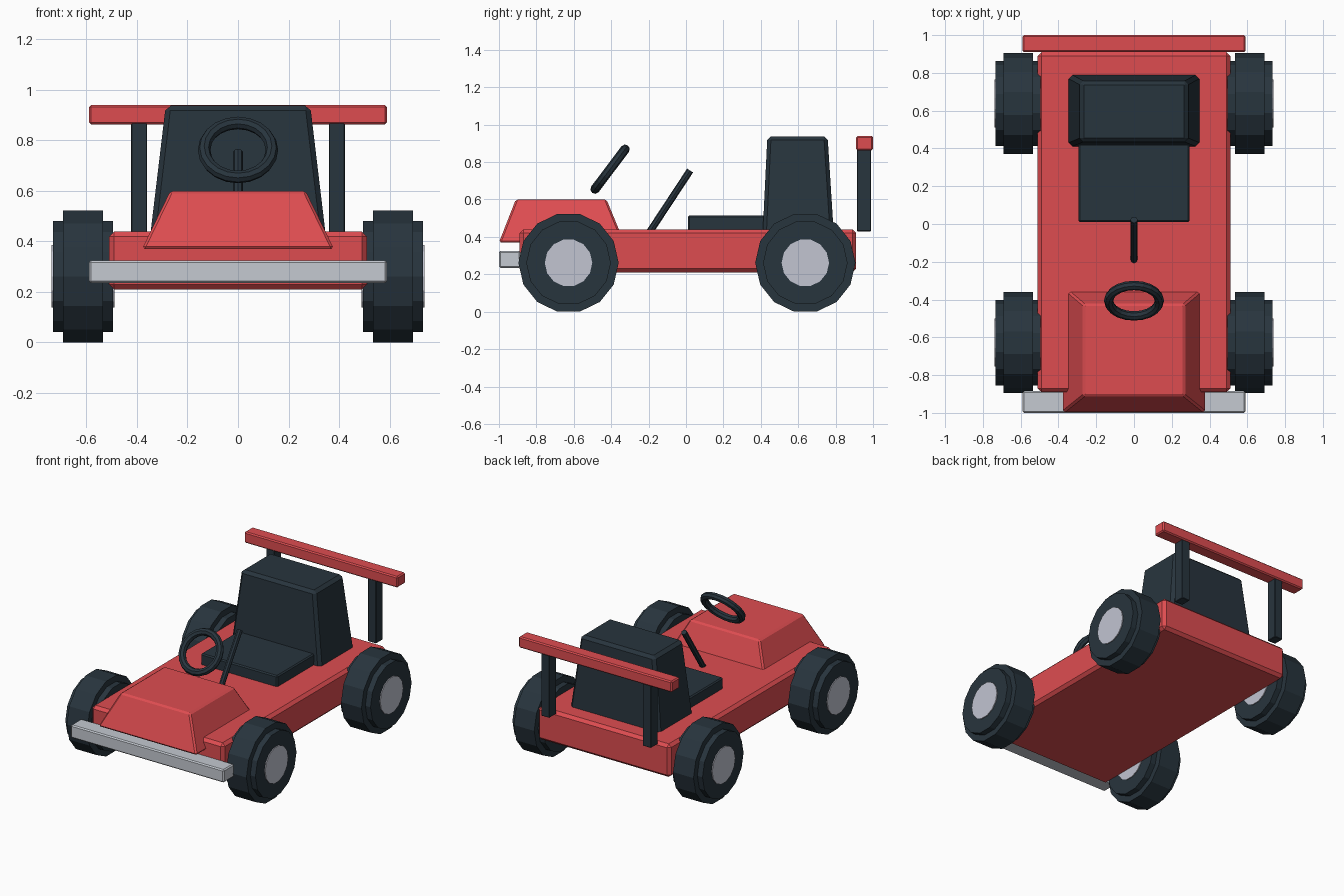
import bpy, bmesh, math
from mathutils import Matrix, Vector

if "Cube" in bpy.data.objects:
    bpy.data.objects.remove(bpy.data.objects["Cube"])


def material(name, srgb):
    m = bpy.data.materials.new(name)
    lin = [c / 12.92 if c <= 0.04045 else ((c + 0.055) / 1.055) ** 2.4 for c in srgb]
    m.diffuse_color = (*lin, 1)
    m.use_nodes = True
    m.node_tree.nodes["Principled BSDF"].inputs["Base Color"].default_value = m.diffuse_color
    return m


RED = material("red paint", (0.87, 0.30, 0.315))
DARK = material("dark rubber", (0.155, 0.205, 0.24))
SILVER = material("silver metal", (0.77, 0.79, 0.82))
HUB = material("hub grey", (0.76, 0.77, 0.82))


def finish(name, bm, mat):
    bmesh.ops.recalc_face_normals(bm, faces=bm.faces)
    me = bpy.data.meshes.new(name)
    bm.to_mesh(me)
    bm.free()
    me.materials.append(mat)
    ob = bpy.data.objects.new(name, me)
    bpy.context.collection.objects.link(ob)
    return ob


def box(name, mat, x, y, z, top_x=None, top_y=None, bevel=0.008):
    """Box from (min, max) ranges; the top may have its own x and y range."""
    top_x, top_y = top_x or x, top_y or y
    bm = bmesh.new()
    bmesh.ops.create_cube(bm, size=1)
    for v in bm.verts:
        i, j, k = (int(c > 0) for c in v.co)
        v.co = ((top_x if k else x)[i], (top_y if k else y)[j], z[k])
    bmesh.ops.bevel(bm, geom=bm.edges[:], offset=bevel, segments=1,
                    affect='EDGES', clamp_overlap=True)
    return finish(name, bm, mat)


def lathe(name, mat, profile, sides, origin, flip=1):
    """Revolve (x, radius) points around the x axis and cap both ends."""
    bm = bmesh.new()
    rings = []
    for px, r in profile:
        rings.append([bm.verts.new((origin[0] + flip * px,
                                    origin[1] + r * math.cos(2 * math.pi * i / sides),
                                    origin[2] + r * math.sin(2 * math.pi * i / sides)))
                      for i in range(sides)])
    for a, b in zip(rings, rings[1:]):
        for i in range(sides):
            j = (i + 1) % sides
            bm.faces.new((a[i], a[j], b[j], b[i]))
    bm.faces.new(rings[0])
    bm.faces.new(rings[-1])
    return finish(name, bm, mat)


# Body and hood
box("body", RED, (-0.51, 0.51), (-0.89, 0.91), (0.21, 0.44), bevel=0.02)
box("hood", RED, (-0.38, 0.38), (-1.0, -0.33), (0.37, 0.60),
    (-0.268, 0.268), (-0.91, -0.425), bevel=0.01)
box("front_bumper", SILVER, (-0.59, 0.59), (-1.0, -0.885), (0.235, 0.325))

# Seat
box("seat_cushion", DARK, (-0.295, 0.295), (0.01, 0.5), (0.42, 0.515))
box("seat_back", DARK, (-0.348, 0.348), (0.41, 0.79), (0.42, 0.938),
    (-0.286, 0.286), (0.435, 0.757), bevel=0.02)

# Rear wing on two struts
box("rear_wing", RED, (-0.59, 0.59), (0.91, 1.0), (0.863, 0.94))
for s, side in ((-1, "left"), (1, "right")):
    xs = sorted((s * 0.36, s * 0.423))
    box(side + "_wing_strut", DARK, xs, (0.915, 0.99), (0.43, 0.87), bevel=0.003)

# Wheels: stepped tyre with a hub showing on both faces
TYRE = [(0.495, 0.226), (0.535, 0.226), (0.535, 0.268),
        (0.692, 0.268), (0.692, 0.226), (0.732, 0.226)]
for s, side in ((-1, "left"), (1, "right")):
    for y, end in ((-0.628, "front"), (0.638, "rear")):
        lathe(f"{end}_{side}_tyre", DARK, TYRE, 14, (0, y, 0.2615), s)
        lathe(f"{end}_{side}_hub", HUB, [(0.489, 0.127), (0.738, 0.127)], 14,
              (0, y, 0.2615), s)

# Steering wheel: tilted ring
bpy.ops.mesh.primitive_torus_add(major_segments=20, minor_segments=8,
                                 major_radius=0.134, minor_radius=0.025,
                                 location=(0, -0.406, 0.762),
                                 rotation=(math.radians(53), 0, 0))
ring = bpy.context.object
ring.name = "steering_wheel"
ring.data.materials.append(DARK)

# Slanted lever rising from the floor
a, b = Vector((0, -0.225, 0.38)), Vector((0, 0.022, 0.755))
bm = bmesh.new()
turn = (b - a).to_track_quat('Z', 'Y').to_matrix().to_4x4()
bmesh.ops.create_cone(bm, cap_ends=True, segments=8, radius1=0.019, radius2=0.019,
                      depth=(b - a).length,
                      matrix=Matrix.Translation((a + b) / 2) @ turn)
finish("steering_lever", bm, DARK)
